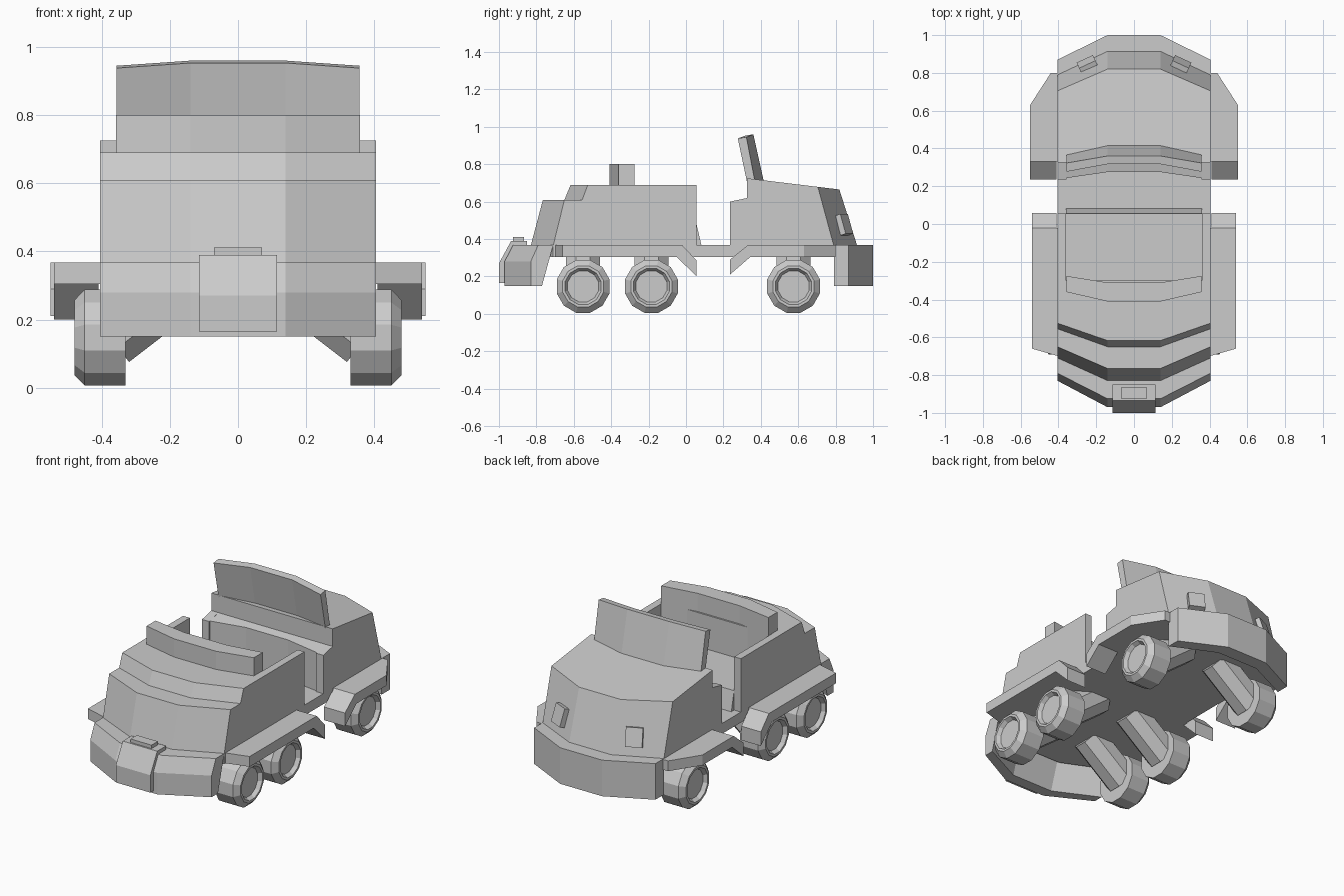
import bpy, bmesh
from math import sin, cos, pi, radians

if "Cube" in bpy.data.objects:
    bpy.data.objects.remove(bpy.data.objects["Cube"])

W, M = 0.405, 0.14          # body half width, half width of the flat centre facet


def loft(name, rings):
    """Skin equal-length closed rings and cap both ends."""
    bm = bmesh.new()
    vs = [[bm.verts.new(p) for p in r] for r in rings]
    n = len(rings[0])
    for a, b in zip(vs, vs[1:]):
        for i in range(n):
            j = (i + 1) % n
            bm.faces.new((a[i], a[j], b[j], b[i]))
    bm.faces.new(vs[0][::-1])
    bm.faces.new(vs[-1])
    bmesh.ops.recalc_face_normals(bm, faces=bm.faces)
    me = bpy.data.meshes.new(name)
    bm.to_mesh(me)
    bm.free()
    ob = bpy.data.objects.new(name, me)
    bpy.context.collection.objects.link(ob)
    return ob


def profile_x(name, yz, x0, x1):
    """Extrude a side profile along x."""
    return loft(name, [[(x, y, z) for y, z in yz] for x in (x0, x1)])


def plan_z(name, xy, z0, z1):
    """Extrude a plan outline along z."""
    return loft(name, [[(x, y, z) for x, y in xy] for z in (z0, z1)])


def bowed(name, edge, mid, w=W):
    """Sweep a side profile across the width with a flat centre and angled ends."""
    return loft(name, [[(x, y, z) for y, z in p]
                       for x, p in ((-w, edge), (-M, mid), (M, mid), (w, edge))])


def box(name, loc, size, rot=(0, 0, 0)):
    x, y, z = (s / 2 for s in size)
    ob = plan_z(name, [(-x, -y), (x, -y), (x, y), (-x, y)], -z, z)
    ob.location, ob.rotation_euler = loc, rot
    return ob


# floor plate
plan_z("floor", [(-W, -.71), (-M, -.83), (M, -.83), (W, -.71),
                 (W, .79), (M, .915), (-M, .915), (-W, .79)], .305, .368)

# front body: solid stepped nose and side walls around the open seat bay
def nose_ring(y_edge, y_mid, z, back=-.30):
    return [(-W, back, z), (-W, y_edge, z), (-M, y_mid, z),
            (M, y_mid, z), (W, y_edge, z), (W, back, z)]

loft("front_body", [nose_ring(-.71, -.83, .365), nose_ring(-.65, -.765, .61),
                    nose_ring(-.555, -.65, .61), nose_ring(-.525, -.617, .69)])

# seat cushion and backrest
profile_x("seat", [(-.32, .365), (.083, .365), (.055, .485), (-.32, .485)], -.36, .36)
bowed("backrest", [(-.36, .4), (-.275, .4), (-.275, .80), (-.36, .80)],
      [(-.41, .4), (-.31, .4), (-.31, .80), (-.41, .80)], .358)

# rear cab with sloping top
loft("rear_cab", [
    [(-W, .325, .365), (W, .325, .365), (W, .79, .365),
     (M, .915, .365), (-M, .915, .365), (-W, .79, .365)],
    [(-W, .325, .725), (W, .325, .725), (W, .705, .679),
     (M, .82, .665), (-M, .82, .665), (-W, .705, .679)]])

# dashboard, bowed away from the seat
bowed("dashboard", [(.243, .365), (.33, .365), (.33, .62), (.243, .60)],
      [(.275, .365), (.33, .365), (.33, .62), (.275, .607)], .36)

# windscreen
bowed("windscreen", [(.325, .71), (.37, .70), (.323, .945), (.277, .938)],
      [(.365, .71), (.418, .70), (.36, .96), (.317, .953)], .357)

# bumpers
bowed("front_bumper", [(-.71, .368), (-.79, .368), (-.83, .28), (-.83, .15), (-.77, .15)],
      [(-.83, .368), (-.925, .368), (-.97, .28), (-.97, .15), (-.90, .15)])
bowed("rear_bumper", [(.79, .15), (.87, .15), (.87, .368), (.79, .368)],
      [(.915, .15), (1.0, .15), (1.0, .368), (.915, .368)])

# latch block on the front bumper
profile_x("bumper_block", [(-.85, .36), (-.85, .39), (-.935, .39), (-1.0, .27),
                           (-1.0, .165), (-.95, .165), (-.95, .28), (-.9, .36)], -.115, .115)
box("bumper_button", (0, -.895, .398), (.14, .06, .026))

# wheel section as (x, radius)
WHEEL = [(.33, .146), (.45, .146), (.48, .114), (.48, .10), (.457, .086)]

for s, side in ((-1, "left"), (1, "right")):
    # seat bay walls and dashboard cheeks
    profile_x(f"{side}_seat_wall", [(-.31, .365), (.055, .365), (.055, .69), (-.31, .69)],
              s * .36, s * W)
    profile_x(f"{side}_dash_cheek", [(.235, .365), (.33, .365), (.33, .62), (.235, .60)],
              s * .358, s * W)

    # fenders: flat plate plus a drooping flap
    plan_z(f"{side}_front_fender", [(s * .40, -.70), (s * .54, -.66),
                                    (s * .54, -.02), (s * .40, -.02)], .305, .367)
    profile_x(f"{side}_front_flap", [(-.02, .367), (-.05, .305), (.057, .20), (.057, .285)],
              s * .41, s * .54)
    plan_z(f"{side}_rear_fender", [(s * .40, .33), (s * .55, .33), (s * .55, .63),
                                   (s * .44, .80), (s * .40, .80)], .305, .367)
    profile_x(f"{side}_rear_flap", [(.33, .367), (.345, .305), (.235, .21), (.235, .29)],
              s * .41, s * .55)

    # lamp on the angled rear face
    box(f"{side}_lamp", (s * .245, .84, .475), (.095, .045, .11),
        (radians(17), 0, radians(-25 * s)))

    for i, y in enumerate((-.55, -.185, .575)):
        # twelve-sided wheel with recessed hub
        loft(f"{side}_wheel_{i + 1}", [
            [(s * x, y + r * cos((k + .5) * pi / 6), .147 + r * sin((k + .5) * pi / 6))
             for k in range(12)] for x, r in WHEEL])
        # slanted strut from the wheel up into the floor
        d = (.61, .79)
        loft(f"{side}_strut_{i + 1}", [
            [(s * (x + .098 * d[0] * sin(a)), y + .098 * cos(a), z + .098 * d[1] * sin(a))
             for a in (k * pi / 4 + pi / 8 for k in range(8))]
            for x, z in ((.375, .147), (.12, .343))])
